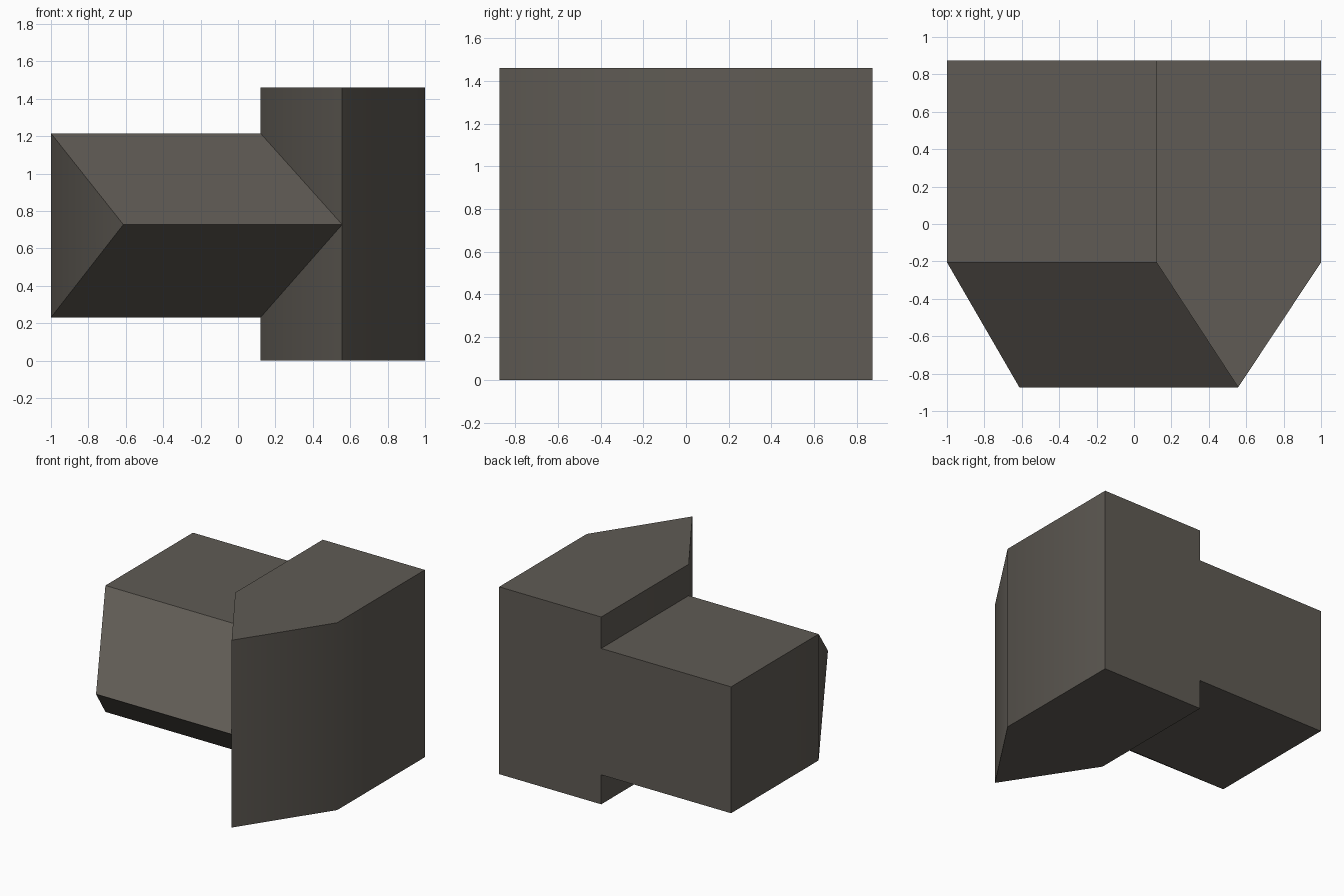
import bpy, bmesh

if "Cube" in bpy.data.objects:
    bpy.data.objects.remove(bpy.data.objects["Cube"])

BACK, SHOULDER, TIP = 0.873, -0.205, -0.873

mat = bpy.data.materials.new("warm grey")
mat.diffuse_color = (0.115, 0.104, 0.089, 1)
mat.use_nodes = True
mat.node_tree.nodes["Principled BSDF"].inputs["Base Color"].default_value = mat.diffuse_color


def prism(name, start, end, cap_end=True):
    """Solid skinned between two matching rings of points."""
    bm = bmesh.new()
    a = [bm.verts.new(p) for p in start]
    b = [bm.verts.new(p) for p in end]
    n = len(a)
    for i in range(n):
        j = (i + 1) % n
        bm.faces.new((a[i], a[j], b[j], b[i]))
    # End caps, split at the shoulder into a square and a triangular nose
    for ring in ((a, b) if cap_end else (a,)):
        bm.faces.new((ring[0], ring[1], ring[2], ring[4]))
        bm.faces.new(ring[2:5])
    bmesh.ops.recalc_face_normals(bm, faces=bm.faces)
    mesh = bpy.data.meshes.new(name)
    bm.to_mesh(mesh)
    bm.free()
    mesh.materials.append(mat)
    obj = bpy.data.objects.new(name, mesh)
    bpy.context.collection.objects.link(obj)
    bpy.ops.object.select_all(action='DESELECT')
    obj.select_set(True)
    bpy.context.view_layer.objects.active = obj
    # Soft side shoulders, crisp edges elsewhere
    bpy.ops.object.shade_smooth_by_angle(angle=0.611)
    return obj


# Upright block with a pointed front
plan = [(0.12, BACK), (1, BACK), (1, SHOULDER), (0.557, TIP), (0.12, SHOULDER)]
prism("upright_block", [(x, y, 0) for x, y in plan], [(x, y, 1.46) for x, y in plan])

# Side arm with a wedge front, mitred against the upright block
side = [(SHOULDER, 0.23), (BACK, 0.23), (BACK, 1.215), (SHOULDER, 1.215), (TIP, 0.727)]
side = side[1:3] + side[3:] + side[:1]
left = [-1, -1, -1, -0.613, -1]
right = [0.12, 0.12, 0.12, 0.557, 0.12]
prism("side_arm", [(x, y, z) for x, (y, z) in zip(left, side)],
      [(x, y, z) for x, (y, z) in zip(right, side)], cap_end=False)
